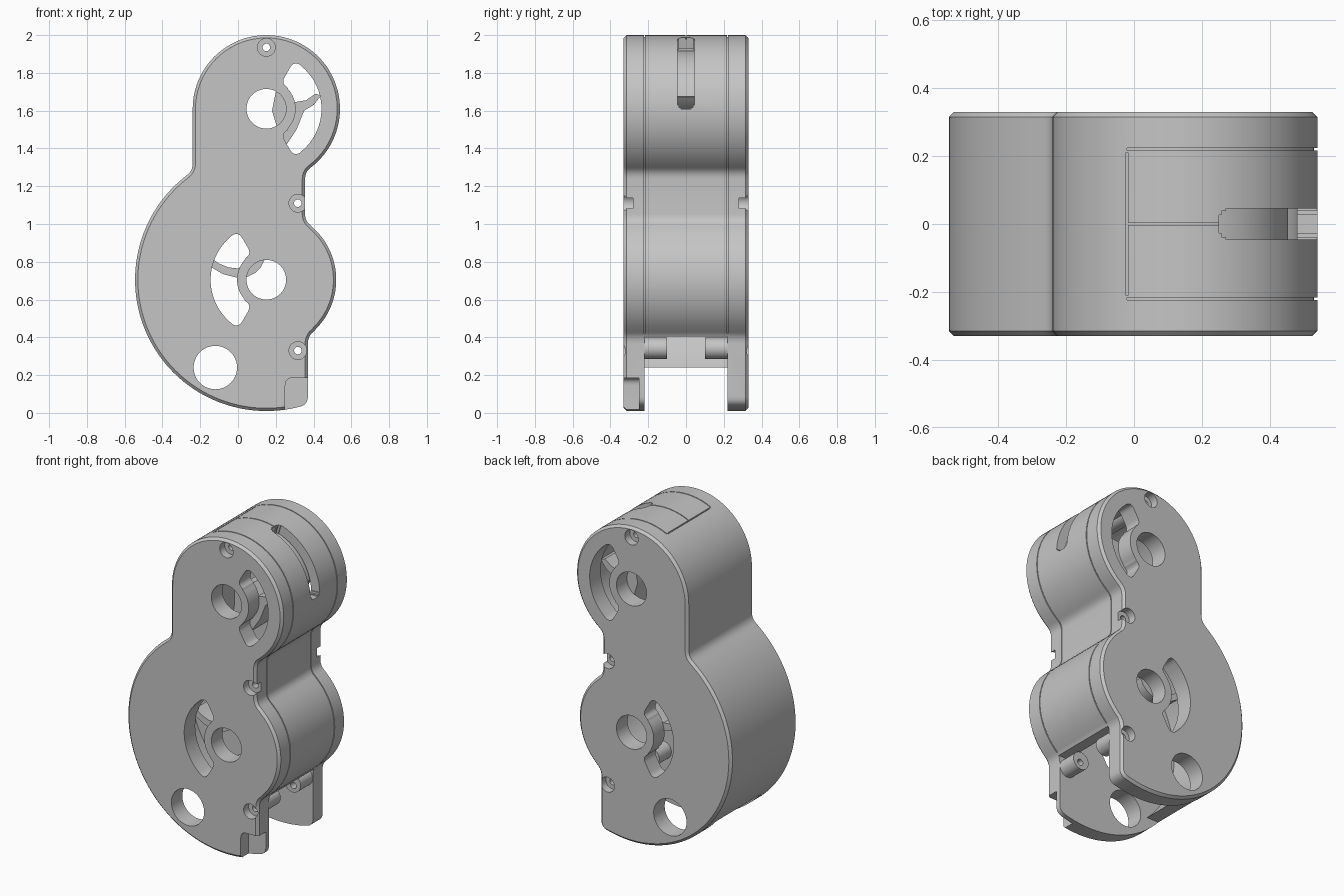
import bpy, bmesh
from math import pi, cos, sin, acos, radians
from mathutils import Vector

if "Cube" in bpy.data.objects:
    bpy.data.objects.remove(bpy.data.objects["Cube"])

grey = bpy.data.materials.new("plain grey")
grey.use_nodes = True
grey.diffuse_color = (0.56, 0.56, 0.56, 1)
grey.node_tree.nodes["Principled BSDF"].inputs["Base Color"].default_value = (0.56, 0.56, 0.56, 1)

UPPER, LOWER = Vector((0.15, 1.61)), Vector((0.15, 0.705))
PLATE = 0.22    # inner face of the side plates
HALF = 0.33     # half of the depth


def arc(c, r, a, b, n=48):
    return [c + r * Vector((cos(a + (b - a) * i / n), sin(a + (b - a) * i / n)))
            for i in range(n + 1)]


def round_corners(pts, r):
    """Replace every sharp corner of a closed profile by a short curve."""
    n = len(pts)
    sharp = [i for i in range(n)
             if (pts[i] - pts[i - 1]).angle(pts[(i + 1) % n] - pts[i]) > 0.3]
    out = []
    for i, p in enumerate(pts):
        if i in sharp:
            a = p + (pts[i - 1] - p).normalized() * r
            b = p + (pts[(i + 1) % n] - p).normalized() * r
            out += [a * (1 - t) ** 2 + p * 2 * t * (1 - t) + b * t * t
                    for t in (k / 5 for k in range(6))]
        elif all((p - pts[s]).length > r * 1.15 for s in sharp):
            out.append(p)
    return out


def outline(d=0.0):
    """Housing profile in x and z, inset by d."""
    small, top, big = 0.37 - d, 0.39 - d, 0.695 - d
    waist, leg = 0.205 - d, 0.22 - d
    pts = arc(LOWER, small, -acos(leg / small), acos(waist / small))
    pts += arc(UPPER, top, -acos(waist / top), pi)
    pts += arc(LOWER, big, acos(-top / big), 2 * pi - acos(leg / big), 80)
    return round_corners(pts, 0.04)


def inset(pts, d):
    """Move every point of a counter-clockwise profile inwards."""
    out = []
    for i, p in enumerate(pts):
        t = (pts[(i + 1) % len(pts)] - pts[i - 1]).normalized()
        out.append(p + d * Vector((-t.y, t.x)))
    return out


def loft(name, rings):
    """Closed solid through x-z profiles, each given with its y."""
    bm = bmesh.new()
    loops = [[bm.verts.new((p[0], y, p[1])) for p in pts] for y, pts in rings]
    n = len(loops[0])
    bm.faces.new(loops[0])
    bm.faces.new(loops[-1][::-1])
    for a, b in zip(loops, loops[1:]):
        for i in range(n):
            j = (i + 1) % n
            bm.faces.new((a[j], a[i], b[i], b[j]))
    bm.normal_update()
    if bm.calc_volume(signed=True) < 0:
        bmesh.ops.reverse_faces(bm, faces=bm.faces[:])
    mesh = bpy.data.meshes.new(name)
    bm.to_mesh(mesh)
    bm.free()
    mesh.materials.append(grey)
    ob = bpy.data.objects.new(name, mesh)
    bpy.context.collection.objects.link(ob)
    return ob


def prism(pts, y0, y1, name="cutter"):
    return loft(name, [(y0, pts), (y1, pts)])


def box(x0, x1, y0, y1, z0, z1):
    return prism([(x0, z0), (x1, z0), (x1, z1), (x0, z1)], y0, y1)


def disc(x, z, r, y0, y1, n=48):
    return prism(arc(Vector((x, z)), r, 0, 2 * pi, n)[:-1], y0, y1)


def sector(c, r0, r1, a, b):
    a, b = radians(a), radians(b)
    return arc(c, r0, a, b, 32) + arc(c, r1, b, a, 32)


def combine(ob, other, how='DIFFERENCE'):
    """Boolean with another object; keep the shape if nothing would remain."""
    before = ob.data.copy()
    m = ob.modifiers.new("combine", 'BOOLEAN')
    m.operation, m.solver, m.object = how, 'EXACT', other
    bpy.context.view_layer.objects.active = ob
    bpy.ops.object.modifier_apply(modifier=m.name)
    bpy.data.objects.remove(other)
    if not ob.data.polygons:
        ob.data = before


def seam(y0, y1, x0, x1, z0):
    """Shallow groove cutter that follows the housing surface."""
    ring = prism(outline(-0.02), y0, y1)
    combine(ring, prism(outline(0.01), y0 - 0.1, y1 + 0.1))
    combine(ring, box(x0, x1, -1, 1, z0, 3), 'INTERSECT')
    return ring


# Hollow housing with chamfered rims
full = outline()
rim = inset(full, 0.015)
housing = loft("housing", [(-HALF, rim), (0.015 - HALF, full), (HALF - 0.015, full), (HALF, rim)])
combine(housing, prism(outline(0.06), -PLATE, PLATE))

# Open bottom between the two side plates, and the front lower gap
combine(housing, box(-1, 1, -PLATE, PLATE, -0.5, 0.24))
combine(housing, box(0.2, 0.6, -PLATE, PLATE, 0.1, 0.405))

# Screw bosses
for x, z, r, inner in ((0.15, 1.935, 0.055, 0), (0.315, 1.11, 0.036, 0), (0.312, 0.342, 0.056, 0.1)):
    for s in (-1, 1):
        y0, y1 = sorted((s * inner, s * 0.25))
        combine(housing, disc(x, z, r, y0, y1), 'UNION')

# Axle openings and cable opening
for x, z, r in ((0.15, 1.61, 0.105), (0.15, 0.705, 0.105), (-0.12, 0.24, 0.115)):
    combine(housing, disc(x, z, r, -1, 1))

# Curved windows beside the axle openings
for window in (sector(UPPER, 0.155, 0.292, -60, 60), sector(LOWER, 0.155, 0.295, 120, 240)):
    combine(housing, prism(round_corners(window, 0.04), -1, 1))

# Screw holes with counterbores on both faces
for x, z in ((0.15, 1.935), (0.317, 1.11), (0.317, 0.33)):
    combine(housing, disc(x, z, 0.02, -1, 1, 24))
    for y0, y1 in ((-1, -0.28), (0.28, 1)):
        combine(housing, disc(x, z, 0.047, y0, y1, 32))

# Curved slot over the upper drum, narrowing at its ends
for end, y in ((0, 0.026), (1, 0.038), (3, 0.046)):
    combine(housing, prism(sector(UPPER, 0.27, 0.5, end, 75 - end), -y, y))

# Pocket in the lower corner of the front plate
combine(housing, prism(round_corners([Vector(p) for p in (
    (0.25, -0.2), (0.6, -0.2), (0.6, 0.185), (0.25, 0.185))], 0.04), -1, -0.25))

# Seams of the removable cover
for s in (-1, 1):
    combine(housing, seam(s * PLATE - 0.003, s * PLATE + 0.003, -0.02, 1, 0.42))
combine(housing, seam(-0.003, 0.003, -0.02, 0.26, 1.8))
combine(housing, seam(-0.21, 0.21, -0.023, -0.017, 1.8))

# Inner guides seen through the windows
DEEP = PLATE + 0.005
drum = prism(sector(UPPER, 0.298, 0.31, 12, 80), -DEEP, DEEP, "slot_floor")
upper_guide = prism([
    (0.2, 1.4), (0.25, 1.41), (0.31, 1.5), (0.35, 1.6), (0.4, 1.63), (0.44, 1.68),
    (0.41, 1.69), (0.36, 1.655), (0.3, 1.645), (0.24, 1.7), (0.2, 1.7),
    (0.18, 1.6), (0.21, 1.5)], -DEEP, DEEP, "upper_guide")
lower_guide = prism([
    (0.05, 0.72), (0.09, 0.74), (0.12, 0.77), (0.14, 0.81), (0.1, 0.84), (0.04, 0.79),
    (0, 0.765), (-0.05, 0.77), (-0.1, 0.79), (-0.14, 0.82), (-0.14, 0.77),
    (-0.08, 0.735), (0, 0.715)], -DEEP, DEEP, "lower_guide")

# Smooth round walls, sharp rims
for ob in (housing, drum, upper_guide, lower_guide):
    bpy.ops.object.select_all(action='DESELECT')
    ob.select_set(True)
    bpy.context.view_layer.objects.active = ob
    bpy.ops.object.shade_smooth_by_angle(angle=radians(25))
